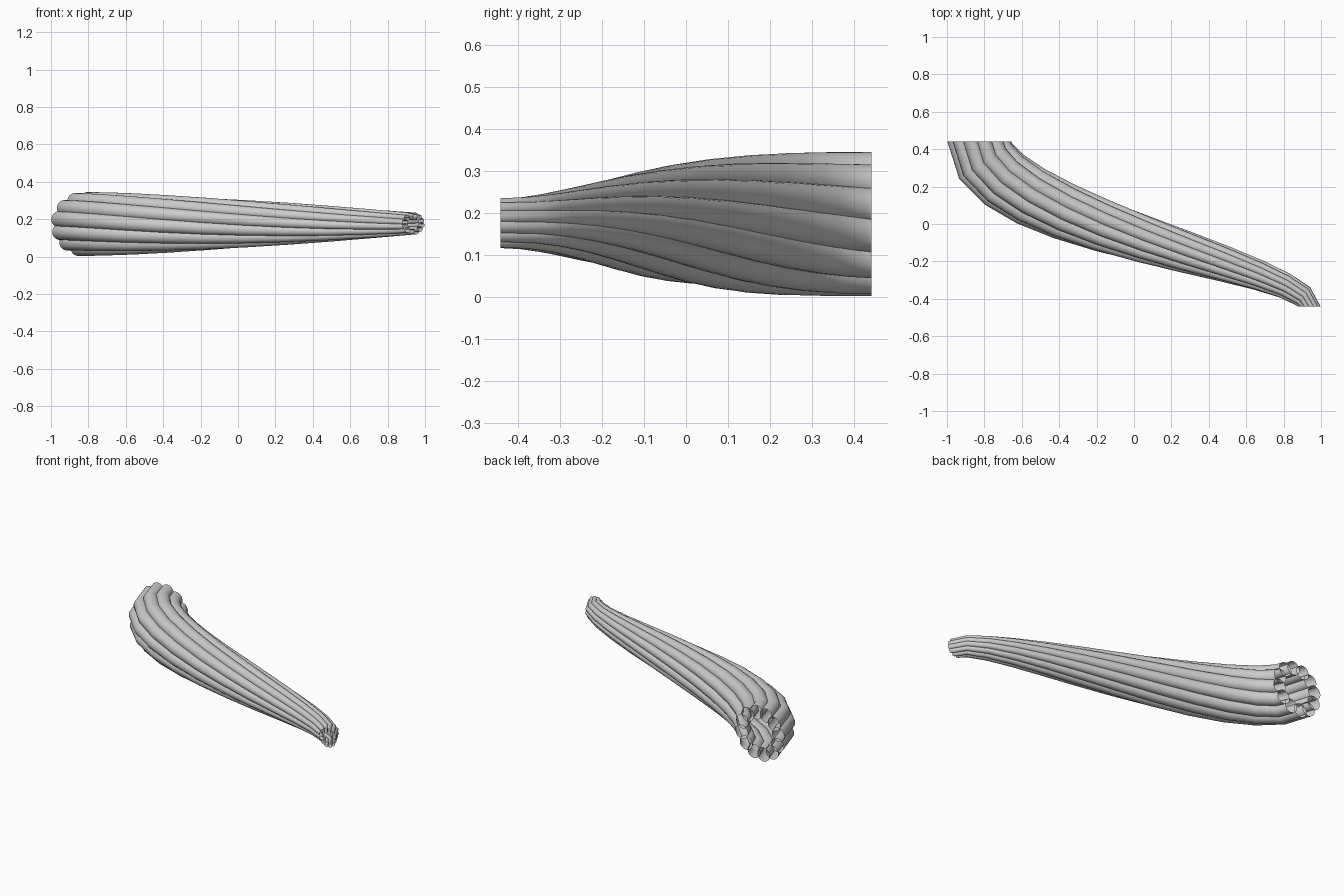
import bpy, bmesh, math
from mathutils import Vector

if "Cube" in bpy.data.objects:
    bpy.data.objects.remove(bpy.data.objects["Cube"])

TUBES, SIDES, STEPS = 12, 24, 12
UP = Vector((0, 0, 1))

# S-shaped centre line in the horizontal plane
P = [Vector(p) for p in ((-.827, .441, .174), (-.827, .001, .174),
                         (.938, -.221, .176), (.938, -.441, .176))]


def ease(t):
    return 3 * t * t - 2 * t ** 3


def centre(t):
    u = 1 - t
    return u**3 * P[0] + 3*u*u*t * P[1] + 3*u*t*t * P[2] + t**3 * P[3]


def tangent(t):
    u = 1 - t
    return (u*u * (P[1]-P[0]) + 2*u*t * (P[2]-P[1]) + t*t * (P[3]-P[2])).normalized()


def bundle_radius(t):
    return .06 + .1135 * (1 - ease(t) ** 1.3)


# One tapered, open tube that twists around the centre line
def add_tube(bm, k):
    rings = []
    for i in range(STEPS + 1):
        t = i / STEPS
        c, d, r = centre(t), tangent(t), bundle_radius(t)
        side = Vector((-d.y, d.x, 0)).normalized()
        a = math.radians(19 + 60 * ease(t)) + k * math.tau / TUBES
        ring = []
        for j in range(SIDES):
            b = j * math.tau / SIDES + a
            u = .75 * math.cos(a) + .25 * math.cos(b)
            v = .75 * math.sin(a) + .25 * math.sin(b)
            ring.append(bm.verts.new(c + r * (u * side + v * UP)))
        rings.append(ring)
    for lo, hi in zip(rings, rings[1:]):
        for j in range(SIDES):
            n = (j + 1) % SIDES
            bm.faces.new((lo[j], lo[n], hi[n], hi[j])).smooth = True


# Ring of twisted strands
bm = bmesh.new()
for k in range(TUBES):
    add_tube(bm, k)
bmesh.ops.recalc_face_normals(bm, faces=bm.faces)
mesh = bpy.data.meshes.new("twisted_strand_bundle")
bm.to_mesh(mesh)
bm.free()
obj = bpy.data.objects.new("twisted_strand_bundle", mesh)
bpy.context.collection.objects.link(obj)
